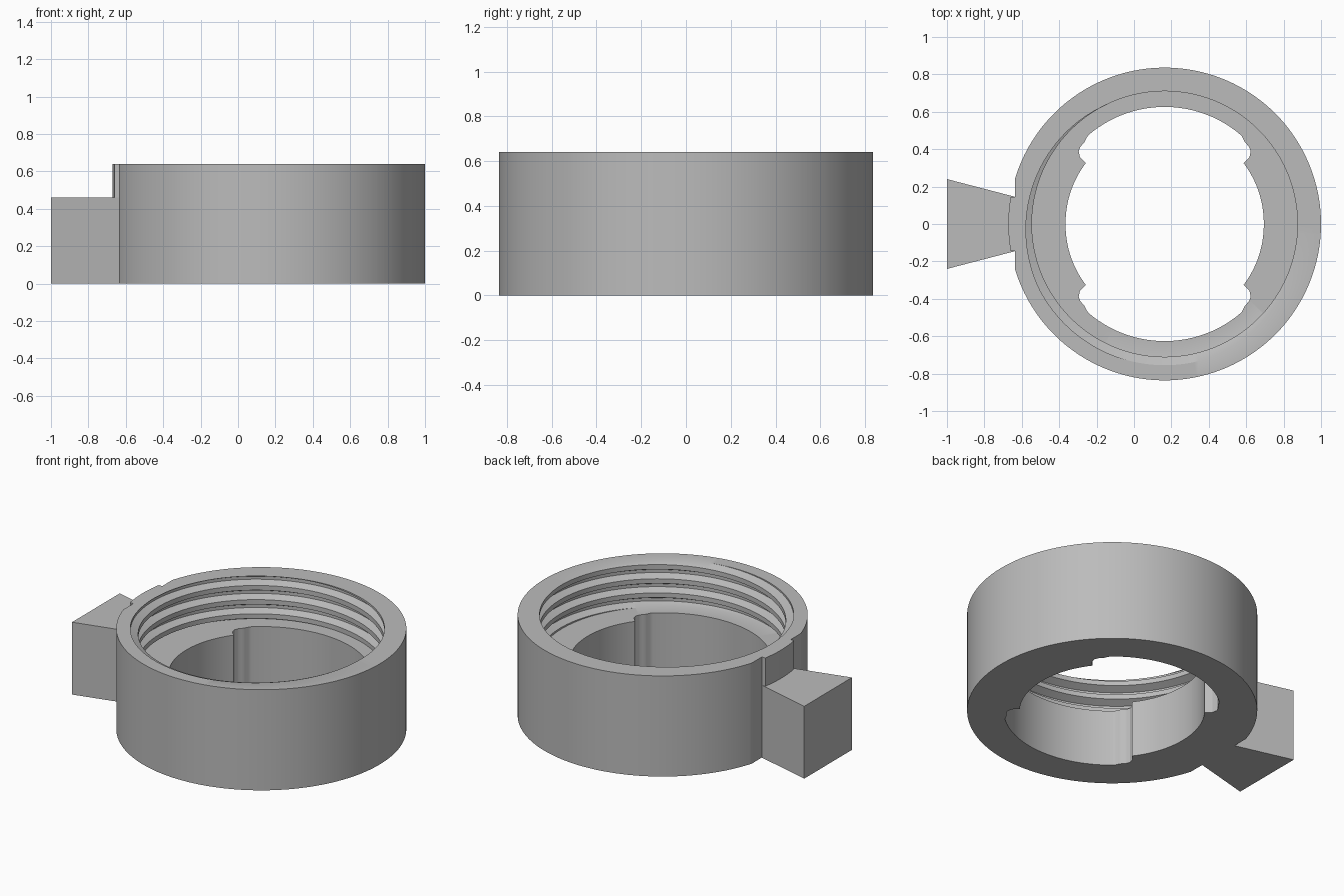
import bpy, bmesh
from math import radians, degrees, sin, cos, sqrt, atan2

cube = bpy.data.objects.get("Cube")
if cube:
    bpy.data.objects.remove(cube)

CX, R, HEIGHT, FLOOR = 0.164, 0.836, 0.64, 0.36
FLAT_X, NECK, TAIL_TOP = -0.635, 0.145, 0.46
MINOR, MAJOR, PITCH, START = 0.71, 0.755, 0.09, -115

grey = bpy.data.materials.new("grey")
grey.use_nodes = True
grey.diffuse_color = (0.5, 0.5, 0.5, 1)
grey.node_tree.nodes["Principled BSDF"].inputs["Base Color"].default_value = (0.5, 0.5, 0.5, 1)


def interp(points, x):
    """Piecewise linear value of a list of (x, y) points."""
    for (x0, y0), (x1, y1) in zip(points, points[1:]):
        if x <= x1:
            return y0 + (y1 - y0) * max(0, x - x0) / (x1 - x0)
    return points[-1][1]


def finish(bm, name):
    bmesh.ops.remove_doubles(bm, verts=bm.verts, dist=1e-5)
    bmesh.ops.recalc_face_normals(bm, faces=bm.faces)
    mesh = bpy.data.meshes.new(name)
    bm.to_mesh(mesh)
    bm.free()
    mesh.materials.append(grey)
    ob = bpy.data.objects.new(name, mesh)
    bpy.context.collection.objects.link(ob)
    bpy.ops.object.select_all(action='DESELECT')
    ob.select_set(True)
    bpy.context.view_layer.objects.active = ob
    bpy.ops.object.shade_smooth_by_angle(angle=radians(30))
    return ob


# Radial outlines: flats beside the tail, opening with four corner notches
flat_d = CX - FLAT_X
flat_end = degrees(atan2(sqrt(R * R - flat_d ** 2), flat_d))
neck_in = degrees(atan2(NECK, flat_d))
neck_out = neck_in - 0.3
OPENING = [(0, 0.53), (37.6, 0.533), (38.3, 0.578), (40.3, 0.603),
           (42.5, 0.611), (45.7, 0.613), (49, 0.626), (90, 0.626)]
THREAD = [(-0.313, MINOR), (-0.104, MAJOR), (0.104, MAJOR), (0.354, MINOR)]


def outer_radius(a):
    off = abs(180 - a)
    if neck_in - 0.01 <= off < flat_end:
        return flat_d / cos(radians(off))
    return R


def opening_radius(a):
    fold = a % 180
    return interp(OPENING, min(fold, 180 - fold))


def groove_centre(a):
    return HEIGHT + PITCH * (a - START) / 360


def thread_radius(a, z):
    u = ((z - groove_centre(a)) / PITCH + 0.5) % 1 - 0.5
    return interp(THREAD, u)


# Column angles, with extra ones at the outline corners
angles = set(float(a) for a in range(0, 361, 2))
for off in (flat_end, neck_in, neck_out):
    angles |= {180 - off, 180 + off}
for a, _ in OPENING[1:-1]:
    angles |= {a, 180 - a, 180 + a, 360 - a}

# Ring body: one closed loop per angle, thread rows follow the helix
bm = bmesh.new()
columns = []
for a in sorted(angles):
    loop = [(outer_radius(a), 0), (outer_radius(a), HEIGHT)]
    for turn in range(1, -7, -1):
        for u, _ in reversed(THREAD):
            z = min(HEIGHT, max(FLOOR, groove_centre(a) + PITCH * (turn + u)))
            loop.append((thread_radius(a, z), z))
    loop += [(opening_radius(a), FLOOR), (opening_radius(a), 0)]
    c, s = cos(radians(a)), sin(radians(a))
    columns.append([bm.verts.new((CX + r * c, r * s, z)) for r, z in loop])
for left, right in zip(columns, columns[1:]):
    for i in range(len(left)):
        j = (i + 1) % len(left)
        bm.faces.new((left[i], right[i], right[j], left[j]))
finish(bm, "threaded_ring")

# Flared tail block
bm = bmesh.new()
outline = [(-1, -0.24), (FLAT_X, -NECK), (FLAT_X, NECK), (-1, 0.24)]
base = bm.faces.new([bm.verts.new((x, y, 0)) for x, y in outline])
top = bmesh.ops.extrude_face_region(bm, geom=[base])["geom"]
bmesh.ops.translate(bm, vec=(0, 0, TAIL_TOP),
                    verts=[v for v in top if isinstance(v, bmesh.types.BMVert)])
finish(bm, "tail_block")
